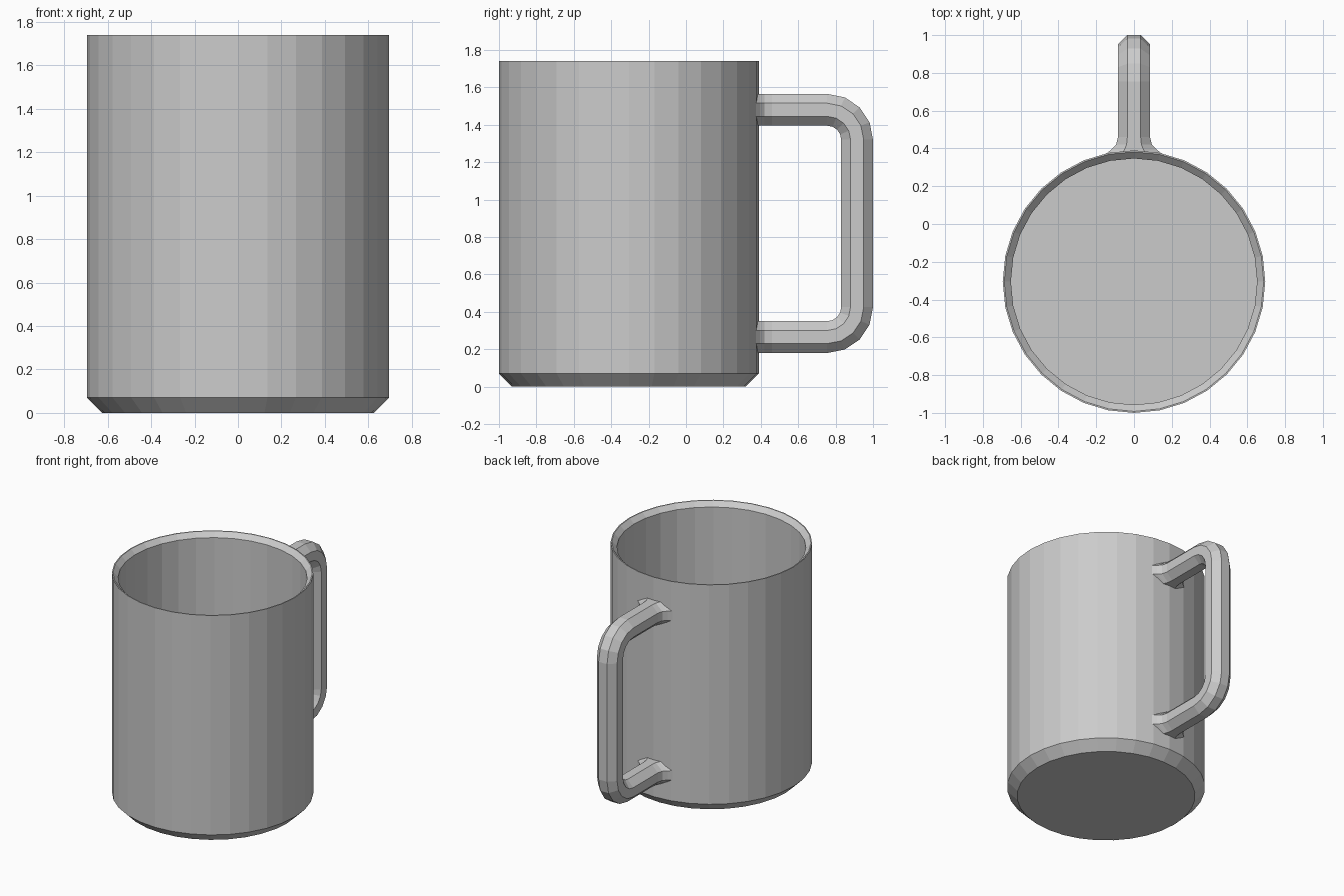
import bpy, bmesh
from math import sin, cos, pi, radians
from mathutils import Vector

if "Cube" in bpy.data.objects:
    bpy.data.objects.remove(bpy.data.objects["Cube"])


def skin(name, rings):
    """Join equal-sized rings of points into a closed, capped surface."""
    bm = bmesh.new()
    loops = [[bm.verts.new(p) for p in ring] for ring in rings]
    n = len(loops[0])
    for a, b in zip(loops, loops[1:]):
        for i in range(n):
            j = (i + 1) % n
            bm.faces.new((a[i], a[j], b[j], b[i]))
    bm.faces.new(loops[0])
    bm.faces.new(loops[-1])
    bmesh.ops.recalc_face_normals(bm, faces=bm.faces)
    mesh = bpy.data.meshes.new(name)
    bm.to_mesh(mesh)
    bm.free()
    obj = bpy.data.objects.new(name, mesh)
    bpy.context.collection.objects.link(obj)
    return obj


# Cup body: chamfered foot, straight wall, rim sloping inward, flat floor
CUP_Y, SIDES = -0.305, 32
profile = [(0.625, 0), (0.695, 0.07), (0.695, 1.74), (0.687, 1.74),
           (0.652, 1.705), (0.652, 0.07)]
skin("mug_body", [[(r * cos(2 * pi * i / SIDES), CUP_Y + r * sin(2 * pi * i / SIDES), z)
                   for i in range(SIDES)] for r, z in profile])

# Handle path in the YZ plane: (y, z, direction angle, sideways flare)
TOP, BOTTOM, OUT, BEND, STEPS = 1.48, 0.265, 0.915, 0.16, 4
flare = [(0.368, 1.8), (0.395, 1.4), (0.42, 1.12), (0.46, 1.0)]
path = [(y, TOP, 0, s) for y, s in flare]
for cz, start in ((TOP - BEND, 0), (BOTTOM + BEND, 90)):
    for k in range(STEPS + 1):
        a = radians(start + 90 * k / STEPS)
        path.append((OUT - BEND + BEND * sin(a), cz + BEND * cos(a), a, 1.0))
path += [(y, BOTTOM, pi, s) for y, s in reversed(flare)]

# Handle: octagonal tube, widening sideways where it meets the cup
R = 0.085 / cos(pi / 8)
rings = []
for y, z, a, s in path:
    normal = Vector((0, sin(a), cos(a)))
    rings.append([Vector((R * s * cos(t), y, z)) + normal * R * sin(t)
                  for t in (pi / 8 + i * pi / 4 for i in range(8))])
skin("handle", rings)
